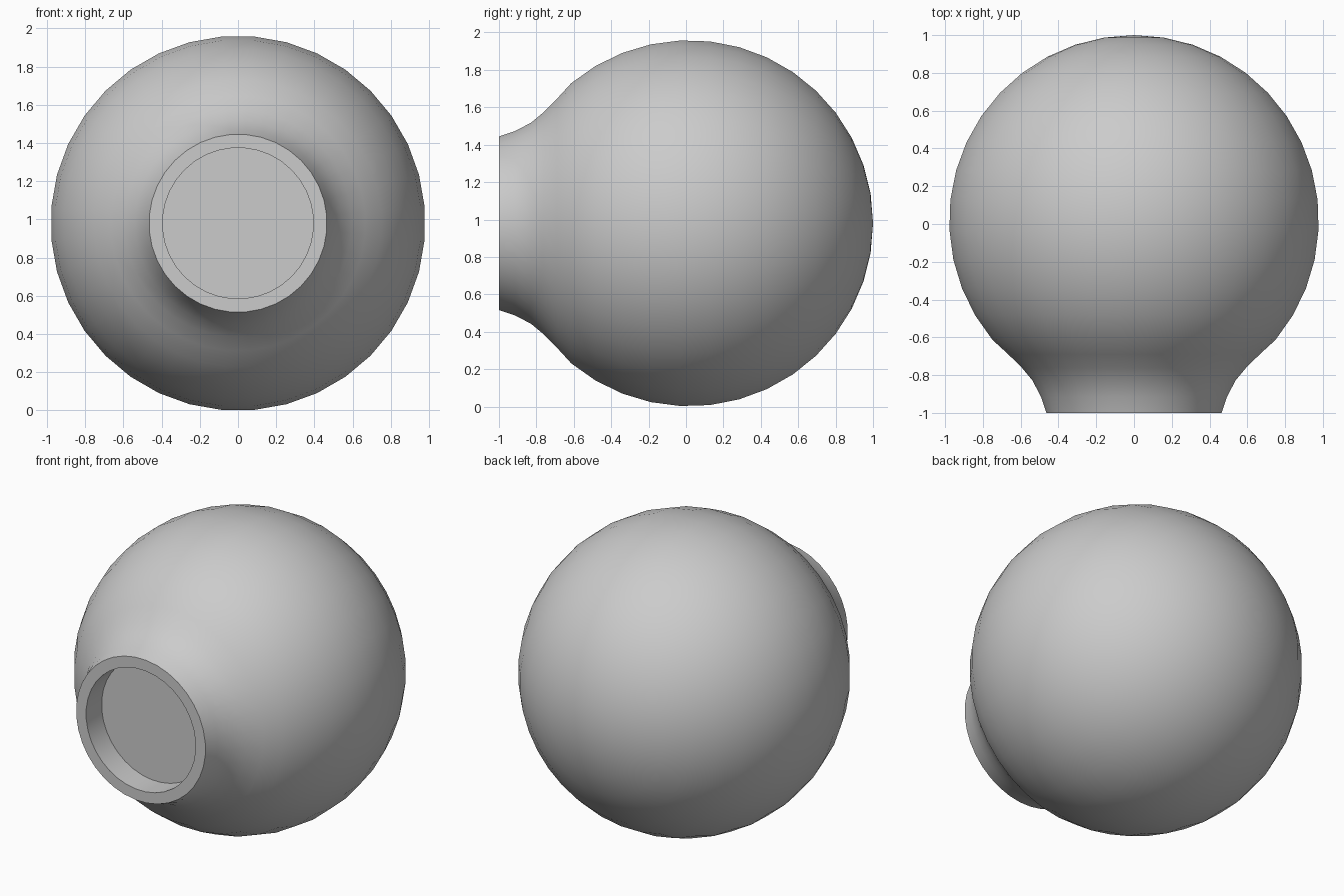
import bpy
import bmesh
from math import radians, sin, cos, pi
from mathutils import Matrix, Vector

cube = bpy.data.objects.get("Cube")
if cube:
    bpy.data.objects.remove(cube, do_unlink=True)

SIDES = 36
RADIUS = 0.982
CENTRE_Y = 0.018
AXIS_Z = 0.98


def lathe(name, profile):
    """Turn a (radius, y) profile around the front-to-back axis."""
    bm = bmesh.new()
    verts = [bm.verts.new((r, y, 0)) for r, y in profile]
    edges = [bm.edges.new(pair) for pair in zip(verts, verts[1:])]
    bmesh.ops.spin(bm, geom=verts + edges, cent=(0, 0, 0), axis=(0, 1, 0),
                   angle=2 * pi, steps=SIDES, use_merge=False)
    bmesh.ops.remove_doubles(bm, verts=bm.verts, dist=0.0005)
    # Put a flat side at the top, then lift into place
    turn = Matrix.Rotation(pi / SIDES, 4, "Y")
    bm.transform(Matrix.Translation(Vector((0, 0, AXIS_Z))) @ turn)
    bmesh.ops.recalc_face_normals(bm, faces=bm.faces)
    mesh = bpy.data.meshes.new(name)
    bm.to_mesh(mesh)
    bm.free()
    obj = bpy.data.objects.new(name, mesh)
    bpy.context.collection.objects.link(obj)
    bpy.ops.object.select_all(action="DESELECT")
    obj.select_set(True)
    bpy.context.view_layer.objects.active = obj
    bpy.ops.object.shade_smooth_by_angle(angle=radians(35))
    return obj


# Recessed socket floor, straight inner wall and flat rim
socket = [(0, -0.84), (0.395, -0.84), (0.395, -1), (0.466, -1)]

# Concave flare from the rim into the globe
flare = [(0.494, -0.915), (0.54, -0.828), (0.595, -0.762), (0.668, -0.69)]

# Globe arc from the flare to the back pole
STEPS = 14
angles = [radians(50 + 130 * i / STEPS) for i in range(STEPS)]
globe = [(RADIUS * sin(a), CENTRE_Y - RADIUS * cos(a)) for a in angles]
globe.append((0, CENTRE_Y + RADIUS))

lathe("globe_with_neck", socket + flare + globe)
